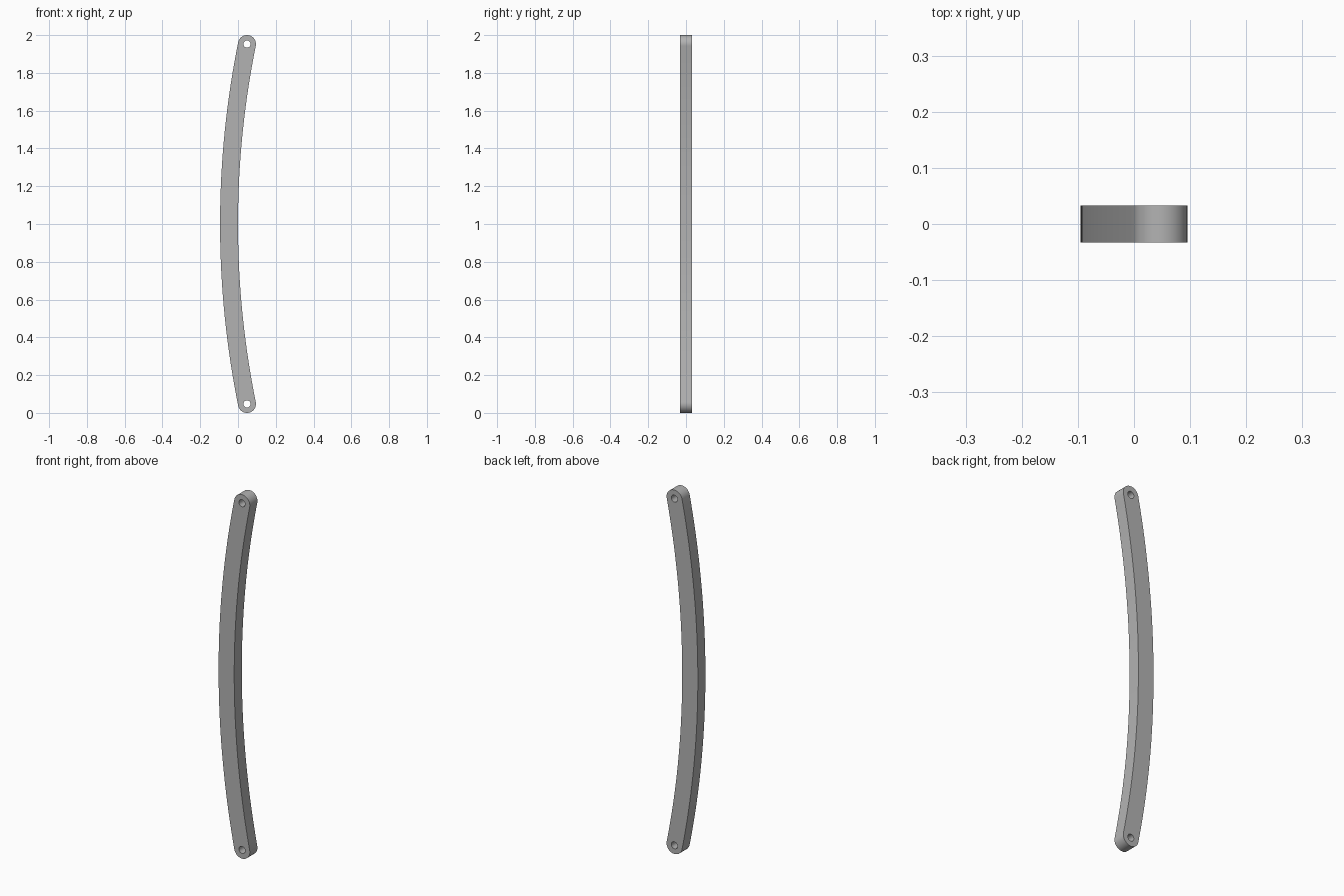
import bpy, bmesh
from math import sin, cos, pi, asin
from mathutils import Vector, Matrix

cube = bpy.data.objects.get("Cube")
if cube:
    bpy.data.objects.remove(cube, do_unlink=True)

HALF_WIDTH = 0.0475
HALF_DEPTH = 0.033
HOLE_RADIUS = 0.019
half_chord = 1 - HALF_WIDTH
sag = 2 * HALF_WIDTH
radius = (half_chord ** 2 + sag ** 2) / (2 * sag)
sweep = asin(half_chord / radius)
arc_centre = Vector((radius - HALF_WIDTH, 1))

grey = bpy.data.materials.new("mid grey")
grey.use_nodes = True
colour = (0.45, 0.45, 0.45, 1)
grey.diffuse_color = colour
grey.node_tree.nodes["Principled BSDF"].inputs["Base Color"].default_value = colour


def arc(centre, r, start, end, steps):
    angles = [start + (end - start) * i / steps for i in range(steps + 1)]
    return [centre + Vector((cos(a), sin(a))) * r for a in angles]


def add_loop(curve, points):
    spline = curve.splines.new("POLY")
    spline.points.add(len(points) - 1)
    for point, co in zip(spline.points, points):
        point.co = (co.x, co.y, 0, 1)
    spline.use_cyclic_u = True


# Pivot centres at both ends of the curved centre line
top = arc_centre + Vector((cos(pi - sweep), sin(pi - sweep))) * radius
bottom = arc_centre + Vector((cos(pi + sweep), sin(pi + sweep))) * radius

# Outline: outer arc, rounded bottom, inner arc, rounded top
outline = arc(arc_centre, radius + HALF_WIDTH, pi - sweep, pi + sweep, 48)
outline += arc(bottom, HALF_WIDTH, pi + sweep, 2 * pi + sweep, 24)[1:]
outline += arc(arc_centre, radius - HALF_WIDTH, pi + sweep, pi - sweep, 48)[1:]
outline += arc(top, HALF_WIDTH, -sweep, pi - sweep, 24)[1:-1]

profile = bpy.data.curves.new("curved_link_profile", "CURVE")
profile.dimensions = "2D"
profile.fill_mode = "BOTH"
profile.extrude = HALF_DEPTH
add_loop(profile, outline)
for pivot in (bottom, top):
    add_loop(profile, arc(pivot, HOLE_RADIUS, 0, 2 * pi, 32)[:-1])

# Curved link with a pin hole at each end, stood upright
link = bpy.data.objects.new("curved_link", profile)
bpy.context.collection.objects.link(link)
bpy.ops.object.select_all(action="DESELECT")
link.select_set(True)
bpy.context.view_layer.objects.active = link
bpy.ops.object.convert(target="MESH")
link = bpy.context.object

bm = bmesh.new()
bm.from_mesh(link.data)
bmesh.ops.remove_doubles(bm, verts=bm.verts, dist=0.0001)
bmesh.ops.transform(bm, matrix=Matrix.Rotation(pi / 2, 4, "X"), verts=bm.verts)
bmesh.ops.recalc_face_normals(bm, faces=bm.faces)
bm.to_mesh(link.data)
bm.free()

link.data.materials.clear()
link.data.materials.append(grey)
bpy.ops.object.shade_smooth_by_angle(angle=pi / 6)
